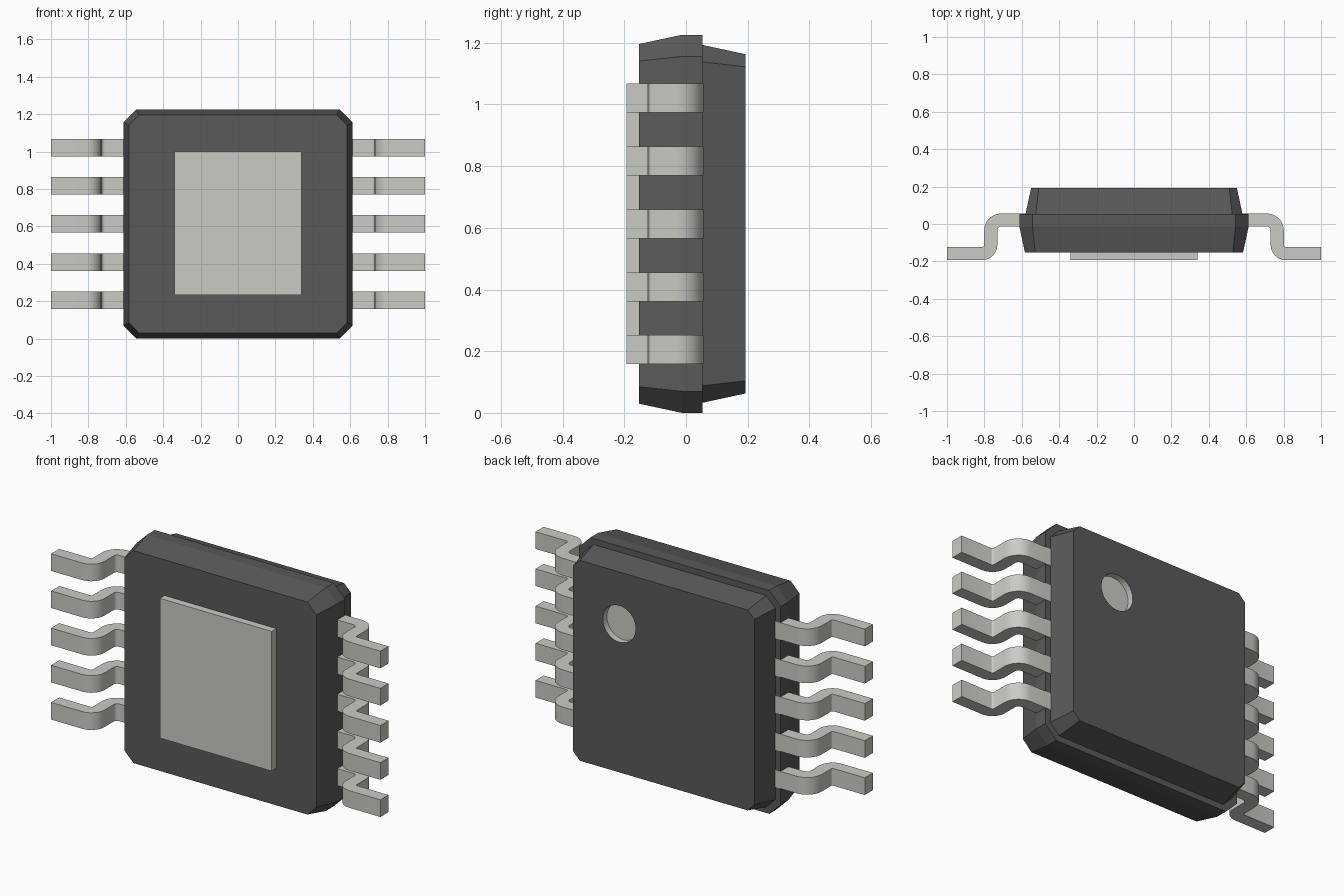
import bpy, bmesh, math

if "Cube" in bpy.data.objects:
    bpy.data.objects.remove(bpy.data.objects["Cube"])

MID_Z = 0.613


def material(name, r, g, b):
    m = bpy.data.materials.new(name)
    m.diffuse_color = (r, g, b, 1)
    m.use_nodes = True
    m.node_tree.nodes["Principled BSDF"].inputs["Base Color"].default_value = m.diffuse_color
    return m


dark = material("dark_plastic", 0.10, 0.10, 0.10)
metal = material("light_metal", 0.60, 0.60, 0.56)


def loft(name, rings, mat):
    """Closed solid skinned through rings of equal point count."""
    bm = bmesh.new()
    rows = [[bm.verts.new(p) for p in ring] for ring in rings]
    n = len(rows[0])
    for a, b in zip(rows, rows[1:]):
        for i in range(n):
            j = (i + 1) % n
            bm.faces.new((a[i], a[j], b[j], b[i]))
    bm.faces.new(rows[0])
    bm.faces.new(rows[-1])
    bmesh.ops.recalc_face_normals(bm, faces=bm.faces)
    mesh = bpy.data.meshes.new(name)
    bm.to_mesh(mesh)
    bm.free()
    ob = bpy.data.objects.new(name, mesh)
    bpy.context.collection.objects.link(ob)
    mesh.materials.append(mat)
    return ob


def octagon(y, h, c):
    """Square of half size h with corners cut by c."""
    k = h - c
    pts = [(h, k), (k, h), (-k, h), (-h, k), (-h, -k), (-k, -h), (k, -h), (h, -k)]
    return [(x, y, MID_Z + z) for x, z in pts]


def arc(cx, cy, r, a0, a1, n=8):
    out = []
    for i in range(n + 1):
        a = math.radians(a0 + (a1 - a0) * i / n)
        out.append((cx + r * math.cos(a), cy + r * math.sin(a)))
    return out


# Tapered body with a stepped ledge at the parting line
body = loft("body", [octagon(-0.153, 0.583, 0.055), octagon(-0.013, 0.613, 0.07),
                     octagon(0.054, 0.613, 0.07), octagon(0.054, 0.58, 0.055),
                     octagon(0.193, 0.55, 0.041)], dark)

# Round pin-one dimple in the back face
circle = arc(0.27, 0.878, 0.1, 0, 360, 40)[:-1]
cutter = loft("dimple_cutter", [[(x, y, z) for x, z in circle] for y in (0.158, 0.25)], metal)
cutter.hide_render = True
cut = body.modifiers.new("dimple", 'BOOLEAN')
cut.operation = 'DIFFERENCE'
cut.solver = 'EXACT'
cut.material_mode = 'TRANSFER'
cut.object = cutter
bpy.context.view_layer.objects.active = body
bpy.ops.object.modifier_apply(modifier=cut.name)
bpy.data.objects.remove(cutter)

# Thermal pad on the front face
pad = [(-0.34, 0.233), (0.34, 0.233), (0.34, 1.0), (-0.34, 1.0)]
loft("thermal_pad", [[(x, y, z) for x, z in pad] for y in (-0.193, -0.14)], metal)

# Gull-wing leads, five per side
profile = ([(0.57, 0.056)] + arc(0.71, -0.035, 0.091, 90, 0)
           + arc(0.811, -0.113, 0.01, 180, 270, 4)
           + [(1.0, -0.123), (1.0, -0.193)]
           + arc(0.811, -0.113, 0.08, 270, 180)
           + arc(0.71, -0.035, 0.021, 0, 90) + [(0.57, -0.014)])
for i in range(5):
    zc = MID_Z + (i - 2) * 0.204
    for side, s in (("right", 1), ("left", -1)):
        lead = loft(f"lead_{side}_{i + 1}",
                    [[(s * x, y, z) for x, y in profile] for z in (zc - 0.047, zc + 0.047)], metal)
        bpy.ops.object.select_all(action='DESELECT')
        lead.select_set(True)
        bpy.context.view_layer.objects.active = lead
        bpy.ops.object.shade_smooth_by_angle(angle=math.radians(35))
